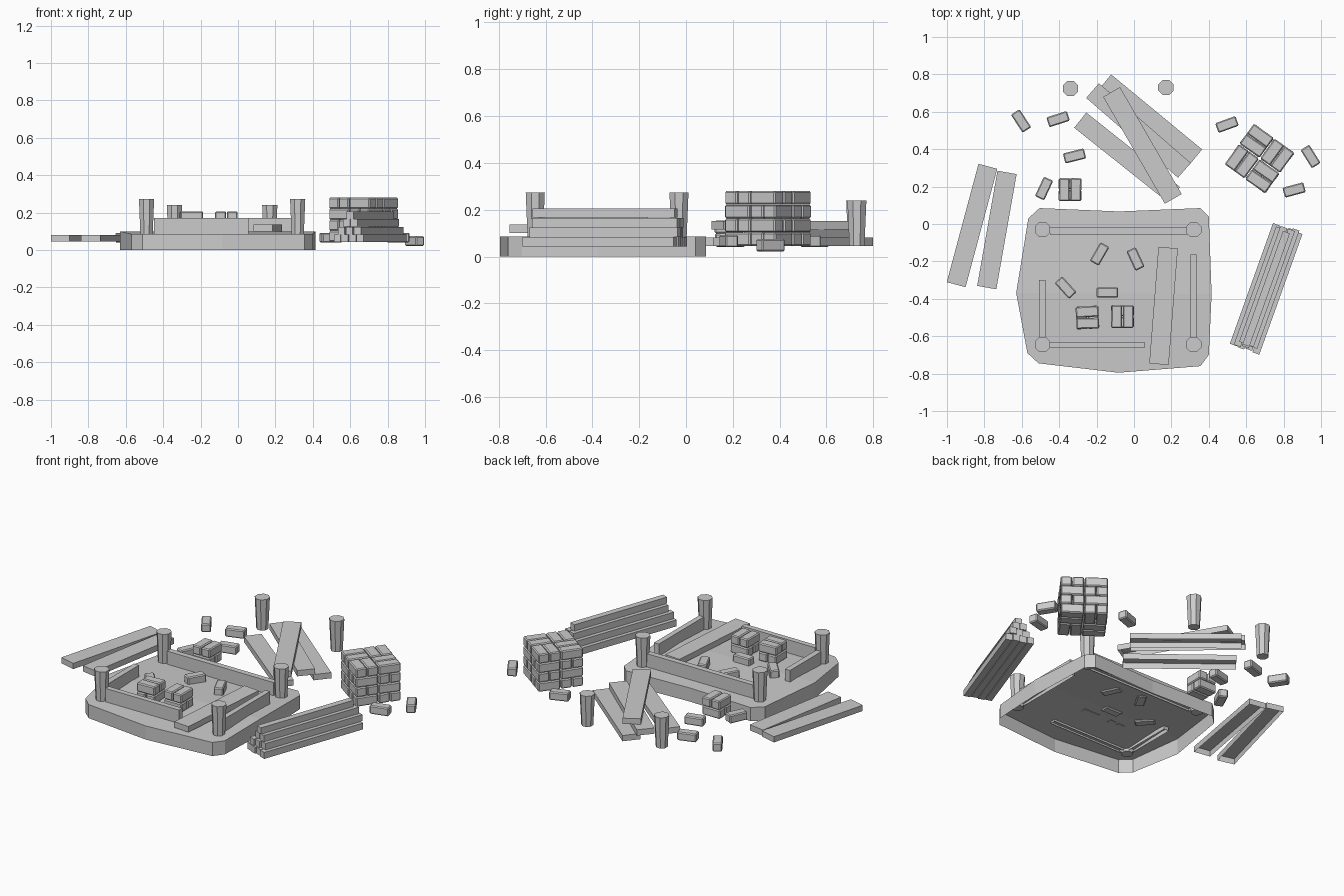
import bpy, bmesh, math, random
from mathutils import Matrix, Vector

random.seed(4)
if "Cube" in bpy.data.objects:
    bpy.data.objects.remove(bpy.data.objects["Cube"])

GREY = (0.6, 0.6, 0.6, 1)
mat = bpy.data.materials.new("plain grey")
mat.use_nodes = True
mat.diffuse_color = GREY
mat.node_tree.nodes["Principled BSDF"].inputs["Base Color"].default_value = GREY


def finish(name, bm):
    mesh = bpy.data.meshes.new(name)
    bm.to_mesh(mesh)
    bm.free()
    mesh.materials.append(mat)
    ob = bpy.data.objects.new(name, mesh)
    bpy.context.collection.objects.link(ob)
    return ob


def box(name, x, y, z, size, angle=0, hollow=False, bevel=0):
    """Box standing at height z; hollow leaves the underside open."""
    bm = bmesh.new()
    bmesh.ops.create_cube(bm, size=1)
    if hollow:
        bm.faces.ensure_lookup_table()
        low = [f for f in bm.faces if f.normal.z < -0.5]
        bmesh.ops.delete(bm, geom=low, context="FACES_ONLY")
    bmesh.ops.scale(bm, vec=size, verts=bm.verts)
    if bevel:
        bmesh.ops.bevel(bm, geom=bm.edges[:], offset=bevel, segments=1,
                        affect="EDGES", profile=0.5)
    ob = finish(name, bm)
    ob.location = (x, y, z + size[2] / 2)
    ob.rotation_euler.z = math.radians(angle)
    return ob


def post(name, x, y, z, height):
    """Eight-sided post, wider at the top."""
    bm = bmesh.new()
    bmesh.ops.create_cone(bm, cap_ends=True, segments=8,
                          radius1=0.035, radius2=0.044, depth=height)
    bmesh.ops.rotate(bm, matrix=Matrix.Rotation(math.pi / 8, 3, "Z"), verts=bm.verts)
    finish(name, bm).location = (x, y, z + height / 2)


def brick(name, x, y, z, angle, size=(0.115, 0.055, 0.052)):
    box(name, x, y, z, size, angle, bevel=0.006)


# Foundation slab: open underneath, gently ridged across the middle
RIDGE = 0.1
outline = [(0.415, -0.375), (0.40, 0.04), (0.355, 0.085), (-0.08, 0.067),
           (-0.505, 0.085), (-0.565, 0.03), (-0.63, -0.368), (-0.57, -0.69),
           (-0.51, -0.745), (-0.083, -0.795), (0.355, -0.76), (0.40, -0.70)]
bm = bmesh.new()
top = [bm.verts.new((x, y, RIDGE if i in (0, 6) else 0.085))
       for i, (x, y) in enumerate(outline)]
bottom = [bm.verts.new((x, y, 0)) for x, y in outline]
bm.faces.new(top[:7])
bm.faces.new(top[6:] + top[:1])
for i in range(len(top)):
    j = (i + 1) % len(top)
    bm.faces.new((bottom[i], bottom[j], top[j], top[i]))
finish("foundation", bm)

# Corner posts and two loose posts
for x in (-0.489, 0.319):
    for y in (-0.03, -0.644):
        post("corner_post", x, y, 0.07, 0.203)
post("loose_post", -0.34, 0.725, 0.045, 0.195)
post("loose_post", 0.17, 0.73, 0.045, 0.195)

# Low wall boards between the posts
for name, x0, x1, y0, y1 in (("back", -0.45, 0.285, -0.055, -0.02),
                             ("front", -0.45, 0.057, -0.663, -0.63),
                             ("left", 0.302, 0.335, -0.607, -0.163),
                             ("right", -0.508, -0.473, -0.607, -0.30)):
    box(name + "_wall_board", (x0 + x1) / 2, (y0 + y1) / 2, 0.075,
        (x1 - x0, y1 - y0, 0.095), hollow=True)

# Wide planks: x, y, height, length, angle
for x, y, z, length, a in ((-0.866, -0.008, 0.045, 0.655, 75),
                           (-0.733, -0.032, 0.045, 0.625, 80),
                           (0.158, -0.438, 0.1, 0.625, 85.5),
                           (0.088, 0.559, 0.045, 0.63, -39.5),
                           (-0.037, 0.356, 0.045, 0.64, -38.5),
                           (0.024, 0.5, 0.08, 0.65, -41),
                           (0.045, 0.42, 0.115, 0.66, -60)):
    box("plank", x, y, z, (length, 0.104, 0.036), a, hollow=True)

# Pyramid stack of narrow beams
BEAM, LENGTH, TILT = 0.041, 0.685, 70.3
along = Vector((math.cos(math.radians(TILT)), math.sin(math.radians(TILT))))
across = Vector((along.y, -along.x))
for layer in range(4):
    count = 4 - layer
    for k in range(count):
        p = Vector((0.709, -0.34)) + across * (k - (count - 1) / 2) * 0.043
        p += along * random.uniform(-0.012, 0.012)
        box("beam", p.x, p.y, 0.043 + layer * BEAM,
            (LENGTH - layer * 0.014, 0.039, BEAM - 0.001), TILT)

# Brick pile: four layers of woven brick pairs
turn = Matrix.Rotation(math.radians(-36), 2)
for layer in range(4):
    for qx in (-1, 1):
        for qy in (-1, 1):
            flat = (qx * qy > 0) == (layer % 2 == 0)
            for s in (-1, 1):
                d = Vector((0, s * 0.0335) if flat else (s * 0.0335, 0))
                p = turn @ (Vector((qx * 0.068, qy * 0.068)) + d)
                brick("piled_brick", p.x + 0.671, p.y + 0.35, 0.045 + layer * 0.059,
                      (-36 if flat else 54) + random.uniform(-2, 2),
                      (0.131, 0.064, 0.058))

# Small two-layer brick stacks: x, y, height, angle of the top pair
for x, y, z, a in ((-0.342, 0.184, 0.043, 90), (-0.249, -0.5, 0.095, 3),
                   (-0.062, -0.495, 0.095, 90)):
    for layer, angle in enumerate((a + 90, a)):
        r = math.radians(angle + 90)
        for s in (-0.031, 0.031):
            brick("stacked_brick", x + s * math.cos(r), y + s * math.sin(r),
                  z + layer * 0.056, angle + random.uniform(-2, 2),
                  (0.122, 0.058, 0.055))

# Loose bricks: x, y, height, angle
for x, y, z, a in ((-0.604, 0.551, 0.04, -57), (-0.406, 0.561, 0.04, 18),
                   (-0.318, 0.364, 0.04, 14), (-0.481, 0.19, 0.04, 65),
                   (0.497, 0.532, 0.04, 20), (0.944, 0.361, 0.022, -58),
                   (0.856, 0.182, 0.04, 15), (-0.184, -0.16, 0.086, 60),
                   (0.008, -0.187, 0.086, -65), (-0.366, -0.34, 0.09, -48),
                   (-0.142, -0.366, 0.09, 0)):
    brick("loose_brick", x, y, z, a)
